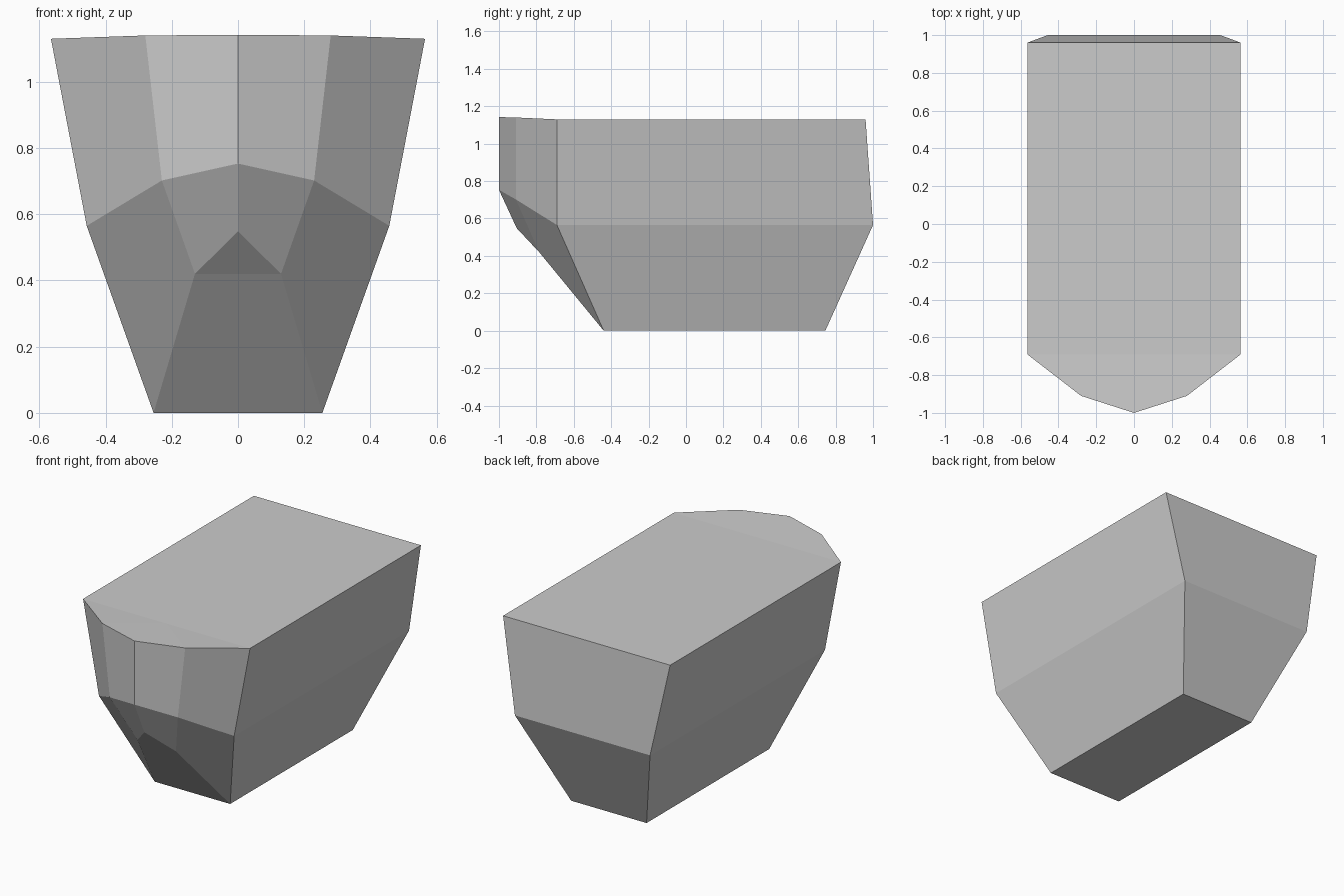
import bpy
import bmesh

if "Cube" in bpy.data.objects:
    bpy.data.objects.remove(bpy.data.objects["Cube"])

grey = bpy.data.materials.new("plain grey")
grey.diffuse_color = (0.6, 0.6, 0.6, 1)
grey.use_nodes = True
grey.node_tree.nodes["Principled BSDF"].inputs["Base Color"].default_value = grey.diffuse_color

# Right half of the hull: named corner points, x = 0 points lie on the seam
corners = {
    # upper rim
    "rim_back": (0.565, 0.96, 1.13), "rim_side": (0.565, -0.69, 1.13),
    "rim_bow": (0.28, -0.91, 1.14), "rim_tip": (0, -1, 1.142),
    # middle crease
    "mid_back": (0.457, 1, 0.565), "mid_side": (0.457, -0.69, 0.565),
    "mid_bow": (0.23, -0.91, 0.702), "mid_tip": (0, -1, 0.753),
    # lower bow
    "chin": (0.13, -0.785, 0.42), "chin_tip": (0, -0.905, 0.548),
    # flat base
    "base_front": (0.255, -0.44, 0), "base_back": (0.255, 0.745, 0),
    # seam points on the centre line
    "seam_rim_back": (0, 0.96, 1.13), "seam_mid_back": (0, 1, 0.565),
    "seam_base_back": (0, 0.745, 0), "seam_base_front": (0, -0.44, 0),
    "seam_chin": (0, -0.785, 0.42), "seam_deck": (0, -0.69, 1.13),
}
panels = [
    # deck
    "seam_rim_back seam_deck rim_side rim_back",
    "seam_deck rim_tip rim_bow", "seam_deck rim_bow rim_side",
    # sides
    "rim_back rim_side mid_side mid_back",
    "mid_back mid_side base_front base_back",
    # upper and lower bow
    "rim_side rim_bow mid_bow mid_side", "rim_bow rim_tip mid_tip mid_bow",
    "mid_bow mid_tip chin_tip chin", "mid_side mid_bow chin", "mid_side chin base_front",
    "chin chin_tip seam_chin", "chin seam_chin seam_base_front base_front",
    # back and base
    "seam_rim_back rim_back mid_back seam_mid_back",
    "seam_mid_back mid_back base_back seam_base_back",
    "seam_base_back base_back base_front seam_base_front",
]

# Build both mirrored halves and weld them on the seam
bm = bmesh.new()
for side in (1, -1):
    verts = {n: bm.verts.new((side * x, y, z)) for n, (x, y, z) in corners.items()}
    for panel in panels:
        bm.faces.new([verts[n] for n in panel.split()])
bmesh.ops.remove_doubles(bm, verts=bm.verts, dist=0.0005)
bmesh.ops.recalc_face_normals(bm, faces=bm.faces)

mesh = bpy.data.meshes.new("faceted_hull")
bm.to_mesh(mesh)
bm.free()
mesh.materials.append(grey)
hull = bpy.data.objects.new("faceted_hull", mesh)
bpy.context.collection.objects.link(hull)
